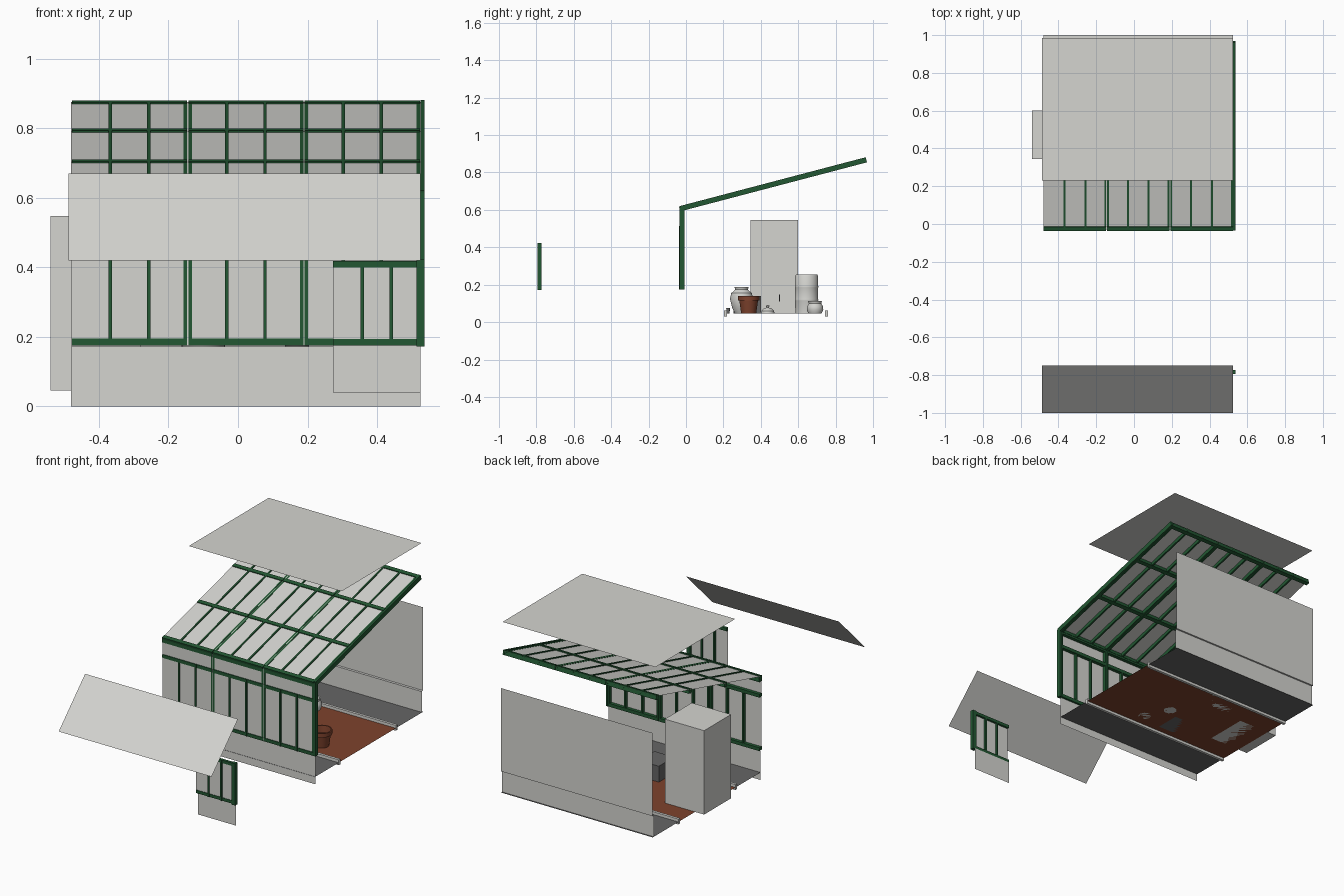
import bpy, bmesh, math

if "Cube" in bpy.data.objects:
    bpy.data.objects.remove(bpy.data.objects["Cube"])

def mat(name, r, g, b):
    m = bpy.data.materials.new(name)
    m.diffuse_color = (r, g, b, 1)
    m.use_nodes = True
    m.node_tree.nodes["Principled BSDF"].inputs["Base Color"].default_value = m.diffuse_color
    return m

WHITE = mat("pale_grey", 0.66, 0.66, 0.63)
GREEN = mat("dark_green", 0.016, 0.095, 0.032)
BROWN = mat("terracotta", 0.21, 0.055, 0.026)
GREY = mat("dark_grey", 0.13, 0.13, 0.13)

def finish(name, bm, material, smooth=False):
    me = bpy.data.meshes.new(name)
    bm.to_mesh(me)
    bm.free()
    me.materials.append(material)
    ob = bpy.data.objects.new(name, me)
    bpy.context.collection.objects.link(ob)
    if smooth:
        bpy.context.view_layer.objects.active = ob
        ob.select_set(True)
        bpy.ops.object.shade_smooth_by_angle(angle=math.radians(35))
        ob.select_set(False)
    return ob

def extrude_x(name, parts, material):
    """Each part is (yz profile, x0, x1); a two-point profile gives a thin sheet."""
    bm = bmesh.new()
    for prof, x0, x1 in parts:
        a = [bm.verts.new((x0, y, z)) for y, z in prof]
        b = [bm.verts.new((x1, y, z)) for y, z in prof]
        n = len(prof)
        if n == 2:
            bm.faces.new((a[0], b[0], b[1], a[1]))
            continue
        for i in range(n):
            j = (i + 1) % n
            bm.faces.new((a[i], a[j], b[j], b[i]))
        bm.faces.new(a[::-1])
        bm.faces.new(b)
    bmesh.ops.recalc_face_normals(bm, faces=[f for f in bm.faces if len(parts[0][0]) > 2])
    return finish(name, bm, material)

def rect(y0, y1, z0, z1):
    return [(y0, z0), (y1, z0), (y1, z1), (y0, z1)]

def lathe(name, x, y, prof, material, seg=32):
    """Turned pot from (radius, height) points."""
    bm = bmesh.new()
    rings = [[bm.verts.new((x + r * math.cos(2 * math.pi * k / seg),
                            y + r * math.sin(2 * math.pi * k / seg), z))
              for k in range(seg)] for r, z in prof]
    for a, b in zip(rings, rings[1:]):
        for k in range(seg):
            j = (k + 1) % seg
            bm.faces.new((a[k], a[j], b[j], b[k]))
    bm.faces.new(rings[0][::-1])
    bm.faces.new(rings[-1])
    return finish(name, bm, material, True)

X0, X1 = -0.48, 0.525
W = (X1 - X0) / 3            # width of one glazed bay
FZ = 0.045                   # floor level

# roof slope helpers: point on the slope at y, pushed out by d along the normal
ANG = math.atan2(0.26, 0.99)
def slope(y, d=0.0):
    return (y - d * math.sin(ANG), 0.615 + (y + 0.03) * math.tan(ANG) + d * math.cos(ANG))
def on_slope(y0, y1, d0, d1):
    return [slope(y0, d0), slope(y1, d0), slope(y1, d1), slope(y0, d1)]

# floating flat sheets
extrude_x("upper_flat_sheet", [([(0.23, 1.06), (0.985, 1.06)], X0 - 0.007, X1)], WHITE)
extrude_x("front_sloped_sheet", [([(-1.0, 0.42), (-0.75, 0.67)], X0 - 0.007, X1)], WHITE)

# floor, planting beds and kerbs
extrude_x("floor", [([(0.21, FZ), (0.75, FZ)], X0, X1)], BROWN)
extrude_x("planting_beds", [([(-0.02, FZ), (0.21, FZ)], X0, X1),
                            ([(0.75, FZ), (1.0, FZ)], X0, X1)], GREY)
extrude_x("kerbs", [(rect(y - 0.008, y + 0.008, 0.03, 0.062), X0, X1)
                    for y in (0.21, 0.75)], WHITE)

# back wall with ledge, front base wall
extrude_x("back_wall", [([(1.0, 0.172), (1.0, 0.67)], X0, X1),
                        ([(0.985, 0.172), (1.0, 0.172)], X0, X1),
                        ([(0.99, FZ), (0.99, 0.172)], X0, X1)], WHITE)
extrude_x("front_base_wall", [([(-0.018, 0.0), (-0.018, 0.172)], X0, X1)], WHITE)

# glazing
extrude_x("roof_glass", [([slope(-0.03), slope(0.962)], X0, X1)], WHITE)
extrude_x("front_glass", [([(-0.03, 0.175), (-0.03, 0.612)], X0, X1)], WHITE)

# roof bars, three bays of three panes
rafters, purlins, mullions, rails = [], [], [], []
for b in range(3):
    s, e = X0 + b * W + 0.002, X0 + (b + 1) * W - 0.002
    for k in (1, 2):                       # thin bars inside a bay
        c = s + (e - s) * k / 3
        rafters.append((on_slope(-0.03, 0.962, -0.02, 0.005), c - 0.005, c + 0.005))
        mullions.append((rect(-0.037, -0.012, 0.175, 0.515), c - 0.005, c + 0.005))
    for c0 in (s, e - 0.01):               # bars at the edge of a bay
        if c0 > X0 + 0.01:
            rafters.append((on_slope(-0.03, 0.962, -0.022, 0.001), c0, c0 + 0.01))
            mullions.append((rect(-0.031, -0.01, 0.175, 0.61), c0, c0 + 0.01))
    for y in (-0.025, 0.305, 0.64, 0.95):
        purlins.append((on_slope(y - 0.011, y + 0.011, -0.022, 0.005), s, e))
    for z in (0.185, 0.505, 0.597):
        rails.append((rect(-0.034, -0.01, z - 0.01, z + 0.01), s, e))
extrude_x("roof_rafters", rafters, GREEN)
extrude_x("roof_purlins", purlins, GREEN)
extrude_x("front_mullions", mullions, GREEN)
extrude_x("front_rails", rails, GREEN)

# thick frame on the right end
extrude_x("right_end_frame", [(on_slope(-0.03, 0.962, -0.022, 0.006), X1, X1 + 0.012),
                              (rect(-0.034, -0.009, 0.175, 0.615), X1, X1 + 0.012)], GREEN)

# separate front panel
PX0 = 0.273
extrude_x("front_panel_glass", [([(-0.785, 0.175), (-0.785, 0.418)], PX0, X1),
                                ([(-0.77, 0.04), (-0.77, 0.175)], PX0, X1)], WHITE)
pw = (X1 - PX0) / 3
extrude_x("front_panel_frame",
          [(rect(-0.792, -0.772, 0.175, 0.418), PX0 + k * pw - 0.005, PX0 + k * pw + 0.005) for k in (1, 2)]
          + [(rect(-0.794, -0.772, 0.172, 0.422), X1 - 0.012, X1 + 0.012)]
          + [(rect(-0.788, -0.772, z - 0.009, z + 0.009), PX0, X1) for z in (0.184, 0.409)], GREEN)

# cupboard on the left with a handle
extrude_x("cupboard", [(rect(0.345, 0.6, FZ, 0.547), -0.54, -0.28)], WHITE)
extrude_x("cupboard_handle", [(rect(0.497, 0.503, 0.11, 0.148), -0.28, -0.27)], GREY)

# dark crate
extrude_x("crate", [(rect(0.255, 0.40, FZ, 0.14), -0.10, 0.03)], GREY)

# pots, jars and barrel
lathe("terracotta_pot", 0.32, 0.335, [(0.04, FZ), (0.05, 0.115), (0.057, 0.115), (0.057, 0.14),
                                      (0.05, 0.14), (0.045, 0.1)], BROWN)
lathe("large_jar", 0.17, 0.297, [(0.035, FZ), (0.05, 0.075), (0.062, 0.125), (0.055, 0.155), (0.034, 0.173),
                                 (0.038, 0.188), (0.03, 0.188), (0.03, 0.16)], WHITE)
lathe("barrel", -0.1, 0.645, [(0.06, FZ), (0.062, 0.115), (0.063, 0.118), (0.062, 0.122), (0.062, 0.185),
                              (0.063, 0.188), (0.062, 0.192), (0.062, 0.245), (0.057, 0.255)], WHITE)
lathe("small_jar", 0.02, 0.69, [(0.034, FZ), (0.044, 0.065), (0.042, 0.085), (0.033, 0.1),
                                (0.037, 0.113), (0.03, 0.113), (0.03, 0.09)], WHITE)
lathe("bell_cover", 0.1, 0.437, [(0.036, FZ), (0.034, 0.06), (0.022, 0.073), (0.007, 0.077),
                                 (0.009, 0.087), (0.004, 0.091)], WHITE)
lathe("tiny_pot", -0.2, 0.225, [(0.008, FZ), (0.01, 0.075)], GREY, 12)
